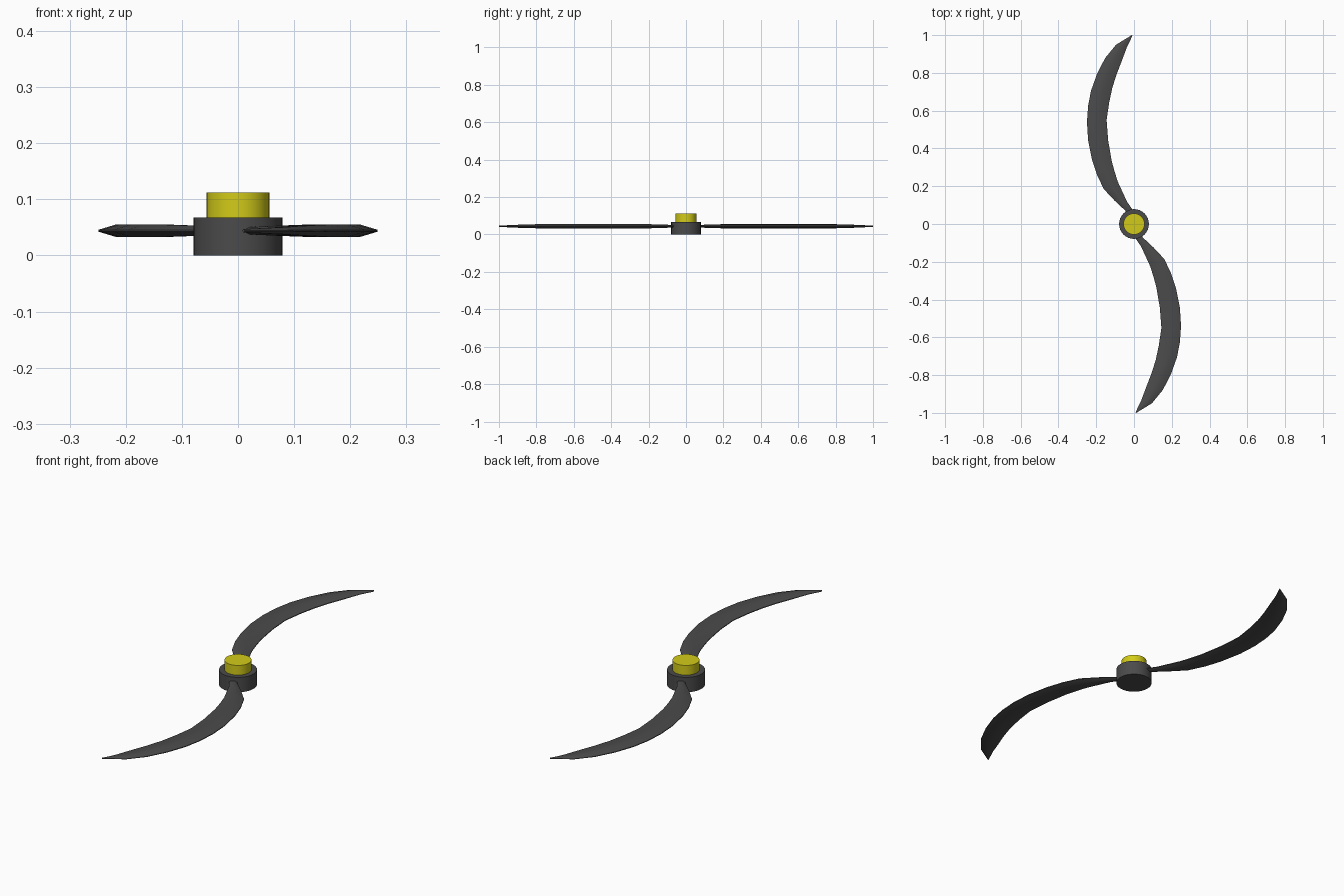
import bpy, bmesh, math
from mathutils import Vector

if "Cube" in bpy.data.objects:
    bpy.data.objects.remove(bpy.data.objects["Cube"])


def material(name, color):
    m = bpy.data.materials.new(name)
    m.diffuse_color = (*color, 1)
    m.use_nodes = True
    m.node_tree.nodes["Principled BSDF"].inputs["Base Color"].default_value = m.diffuse_color
    return m


dark = material("dark_grey", (0.07, 0.07, 0.07))
yellow = material("yellow", (0.65, 0.6, 0.01))


def smooth(obj, angle):
    bpy.ops.object.select_all(action='DESELECT')
    obj.select_set(True)
    bpy.context.view_layer.objects.active = obj
    bpy.ops.object.shade_smooth_by_angle(angle=math.radians(angle))


def cylinder(name, radius, z0, z1, mat):
    bpy.ops.mesh.primitive_cylinder_add(vertices=32, radius=radius, depth=z1 - z0,
                                        location=(0, 0, (z0 + z1) / 2))
    obj = bpy.context.object
    obj.name = name
    obj.data.materials.append(mat)
    smooth(obj, 30)


# Hub and raised cap
cylinder("hub", 0.079, 0, 0.068, dark)
cylinder("hub_cap", 0.056, 0.066, 0.112, yellow)

# Blade stations: outer edge xy, inner edge xy, half thickness
STATIONS = [
    (-0.035, 0.050, 0.010, 0.050, 0.006),
    (-0.045, 0.070, -0.012, 0.082, 0.007),
    (-0.103, 0.124, -0.037, 0.118, 0.009),
    (-0.160, 0.185, -0.085, 0.222, 0.011),
    (-0.196, 0.260, -0.102, 0.275, 0.011),
    (-0.222, 0.339, -0.118, 0.333, 0.011),
    (-0.243, 0.444, -0.137, 0.444, 0.011),
    (-0.249, 0.540, -0.145, 0.550, 0.011),
    (-0.243, 0.625, -0.132, 0.640, 0.011),
    (-0.228, 0.704, -0.115, 0.720, 0.011),
    (-0.196, 0.794, -0.093, 0.790, 0.011),
    (-0.153, 0.878, -0.063, 0.868, 0.009),
    (-0.095, 0.949, -0.038, 0.935, 0.006),
    (-0.012, 1.000, -0.008, 0.997, 0.003),
]
# Flattened lens section: position across the blade, height factor
SECTION = [(0, 0.15), (0.3, 1), (0.5, 1), (0.7, 0.9), (1, 0.15)]
RING = SECTION + [(t, -h) for t, h in reversed(SECTION)]


def blade(name, angle):
    bm = bmesh.new()
    rings = []
    for ox, oy, ix, iy, half in STATIONS:
        a, b = Vector((ox, oy, 0)), Vector((ix, iy, 0))
        rings.append([bm.verts.new(a.lerp(b, t) + Vector((0, 0, 0.044 + h * half)))
                      for t, h in RING])
    n = len(RING)
    for r, s in zip(rings, rings[1:]):
        for i in range(n):
            j = (i + 1) % n
            bm.faces.new((r[i], r[j], s[j], s[i]))
    bm.faces.new(rings[0])
    bm.faces.new(rings[-1])
    bmesh.ops.recalc_face_normals(bm, faces=bm.faces)
    mesh = bpy.data.meshes.new(name)
    bm.to_mesh(mesh)
    bm.free()
    obj = bpy.data.objects.new(name, mesh)
    bpy.context.collection.objects.link(obj)
    obj.rotation_euler.z = angle
    mesh.materials.append(dark)
    smooth(obj, 30)


# Two curved blades, half a turn apart
blade("back_blade", 0)
blade("front_blade", math.pi)
